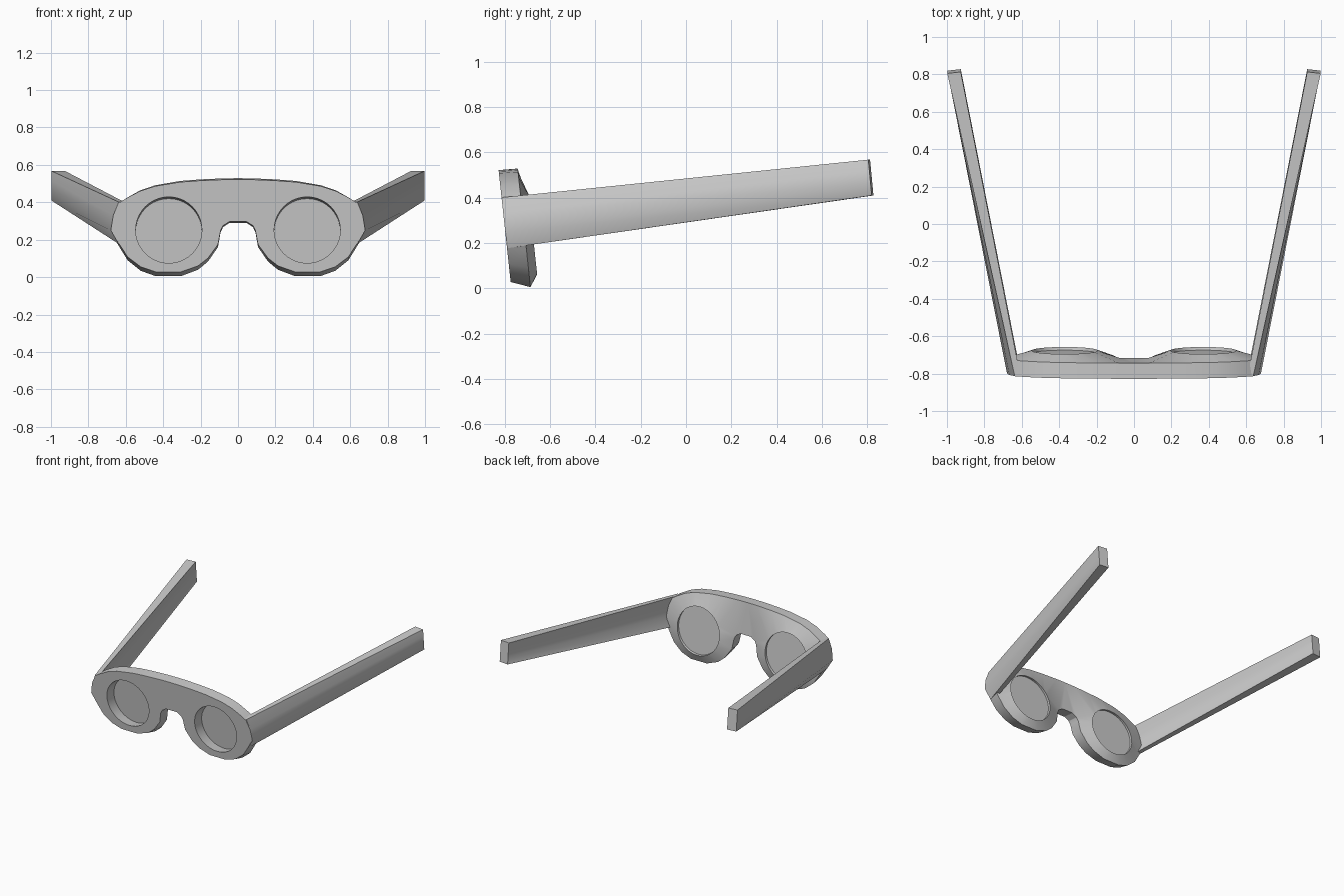
import bpy, bmesh, math
from mathutils import Vector

if "Cube" in bpy.data.objects:
    bpy.data.objects.remove(bpy.data.objects["Cube"])

grey = bpy.data.materials.new("plain_grey")
grey.use_nodes = True
grey.diffuse_color = (0.6, 0.6, 0.6, 1)
grey.node_tree.nodes["Principled BSDF"].inputs["Base Color"].default_value = (0.6, 0.6, 0.6, 1)

LEAN = 0.108                  # the frame leans forward at the top
EYE_X, EYE_Z, EYE_R = 0.37, 0.252, 0.177


def lean(x, depth, z):
    """Place a point of the upright frame onto the leaning frame."""
    return Vector((x, -0.828 + (0.525 - z) * LEAN + depth, z - depth * LEAN))


def finish(name, bm, angle=30):
    """Turn a half into an object, shade it and mirror it."""
    mesh = bpy.data.meshes.new(name)
    bm.to_mesh(mesh)
    bm.free()
    mesh.materials.append(grey)
    ob = bpy.data.objects.new(name, mesh)
    bpy.context.collection.objects.link(ob)
    bpy.ops.object.select_all(action='DESELECT')
    ob.select_set(True)
    bpy.context.view_layer.objects.active = ob
    bpy.ops.object.shade_smooth_by_angle(angle=math.radians(angle))
    mirror = ob.modifiers.new("mirror", 'MIRROR')
    mirror.merge_threshold = 0.0005
    return ob


def loop(bm, points):
    verts = [bm.verts.new((x, 0, z)) for x, z in points]
    edges = [bm.edges.new((v, verts[i - 1])) for i, v in enumerate(verts)]
    return verts, edges


def circle(radius, count=40):
    return [(EYE_X + radius * math.cos(math.tau * i / count),
             EYE_Z + radius * math.sin(math.tau * i / count)) for i in range(count)]


# Frame: half outline with an eye hole, thickened towards the rear
outline = [(.08, .521), (.20, .516), (.31, .508), (.444, .486), (.524, .46),
           (.60, .42), (.636, .397), (.667, .33), (.68, .25), (.636, .178),
           (.59, .108), (.52, .055), (.44, .028), (.305, .028), (.214, .06),
           (.16, .102), (.107, .175), (.093, .25), (.08, .275)]
bm = bmesh.new()
rim, rim_edges = loop(bm, outline)
hole, hole_edges = loop(bm, circle(EYE_R))
bmesh.ops.triangle_fill(bm, use_beauty=True, edges=rim_edges + hole_edges, normal=(0, -1, 0))
bridge = [bm.verts.new((x, 0, z)) for x, z in ((.045, .297), (0, .297), (0, .522))]
bm.faces.new([rim[0], rim[-1]] + bridge)
front = list(bm.verts)
back = [g for g in bmesh.ops.extrude_face_region(bm, geom=list(bm.faces))["geom"]
        if isinstance(g, bmesh.types.BMVert)]
for v in front:
    v.co = lean(v.co.x, 0, v.co.z)
for v in back:
    x, z = v.co.x, v.co.z
    if abs(math.hypot(x - EYE_X, z - EYE_Z) - EYE_R) < 0.001:
        v.co = lean(x, 0.122, z)                      # raised rim of the eye hole
    else:
        v.co = lean(x, 0.086, EYE_Z + (z - EYE_Z) * 1.06)
bmesh.ops.recalc_face_normals(bm, faces=list(bm.faces))
middle = [f for f in bm.faces if all(abs(v.co.x) < 1e-5 for v in f.verts)]
bmesh.ops.delete(bm, geom=middle, context='FACES_ONLY')
finish("frame", bm)

# Lenses: thin discs set near the rear of the holes
bm = bmesh.new()
disc, _ = loop(bm, circle(EYE_R + 0.002))
bm.faces.new(disc)
front = list(bm.verts)
back = [g for g in bmesh.ops.extrude_face_region(bm, geom=list(bm.faces))["geom"]
        if isinstance(g, bmesh.types.BMVert)]
for verts, depth in ((front, 0.085), (back, 0.105)):
    for v in verts:
        v.co = lean(v.co.x, depth, v.co.z)
bmesh.ops.recalc_face_normals(bm, faces=list(bm.faces))
finish("lenses", bm)

# Temple arms: bulged section at the hinge lofted to a flat end
outer = [(.638, .402), (.667, .33), (.68, .25), (.638, .178)]
bm = bmesh.new()
hinge, tip = [], []
for side in (0, 1):
    for x, z in (outer if side == 0 else outer[::-1]):
        t = (z - .178) / .224
        hinge.append(bm.verts.new(lean(x - side * .03, 0.004, z)))
        tip.append(bm.verts.new((.998 - side * .072, .82 - t * .015 + side * .008, .41 + t * .158)))
bm.faces.new(hinge)
bm.faces.new(tip)
for i in range(len(hinge)):
    bm.faces.new((hinge[i - 1], hinge[i], tip[i], tip[i - 1]))
bmesh.ops.recalc_face_normals(bm, faces=list(bm.faces))
finish("temple_arms", bm, 50)
